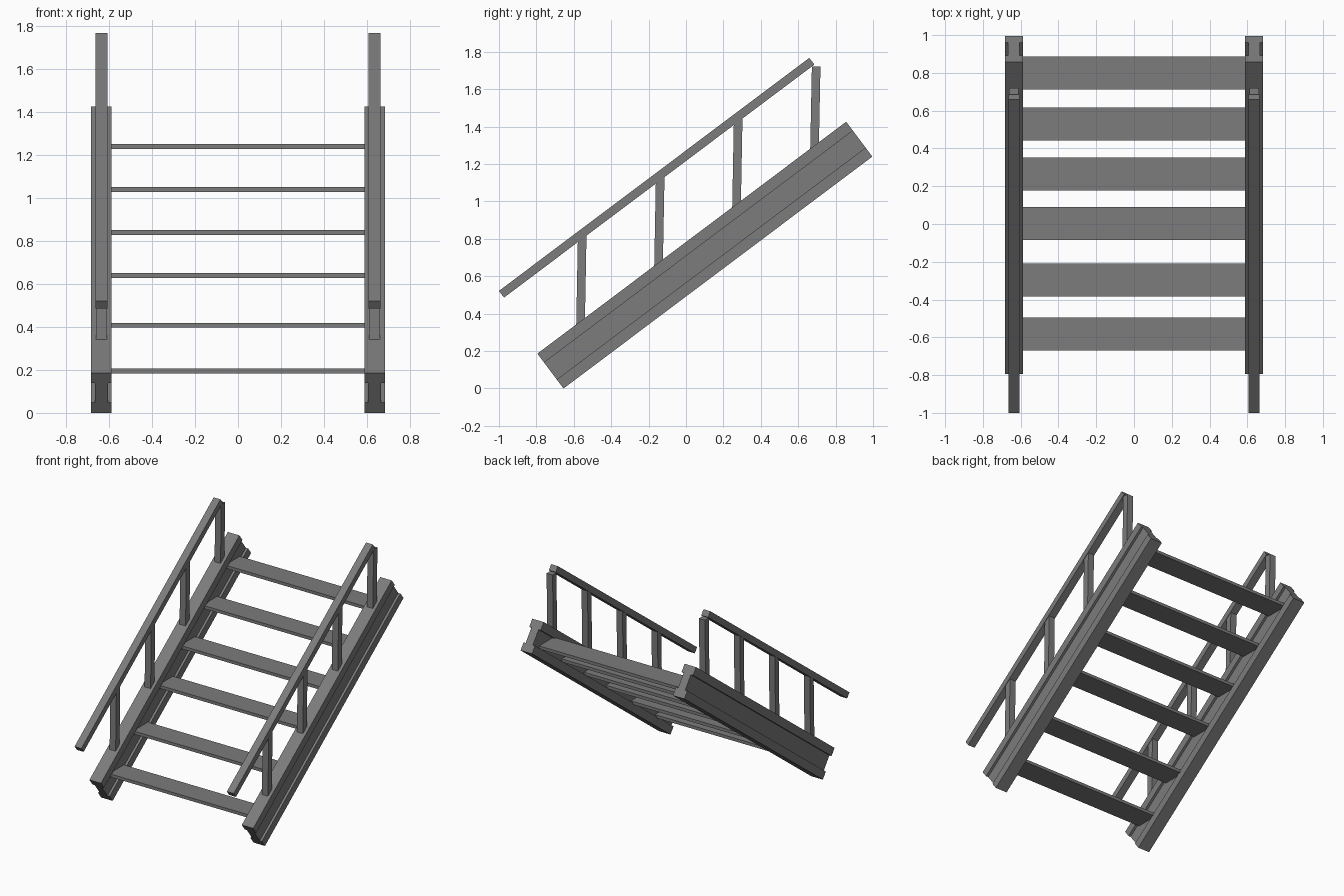
import bpy
import bmesh
from math import radians, sin, cos
from mathutils import Vector

cube = bpy.data.objects.get("Cube")
if cube:
    bpy.data.objects.remove(cube, do_unlink=True)

steel = bpy.data.materials.new("grey_steel")
steel.use_nodes = True
grey = (0.2, 0.2, 0.2, 1)
steel.diffuse_color = grey
steel.node_tree.nodes["Principled BSDF"].inputs["Base Color"].default_value = grey

PITCH = radians(36.9)
ALONG = Vector((0, cos(PITCH), sin(PITCH)))
SIDE_X = 0.636


def extrude(name, section, origin, up, along):
    """Sweep an (x, height) section from origin along a straight vector."""
    bm = bmesh.new()
    base = Vector(origin)
    verts = [bm.verts.new(base + Vector((x, 0, 0)) + up * h) for x, h in section]
    face = bm.faces.new(verts)
    grown = bmesh.ops.extrude_face_region(bm, geom=[face])
    moved = [v for v in grown["geom"] if isinstance(v, bmesh.types.BMVert)]
    bmesh.ops.translate(bm, verts=moved, vec=along)
    bmesh.ops.recalc_face_normals(bm, faces=bm.faces)
    mesh = bpy.data.meshes.new(name)
    bm.to_mesh(mesh)
    bm.free()
    mesh.materials.append(steel)
    obj = bpy.data.objects.new(name, mesh)
    bpy.context.scene.collection.objects.link(obj)
    return obj


def rectangle(width, height):
    w = width / 2
    return [(-w, 0), (w, 0), (w, height), (-w, height)]


# I-shaped stringer section
W, WEB, FLANGE, DEPTH = 0.048, 0.03, 0.06, 0.233
half = [(W, 0), (W, FLANGE), (WEB, FLANGE),
        (WEB, DEPTH - FLANGE), (W, DEPTH - FLANGE), (W, DEPTH)]
i_section = half + [(-x, h) for x, h in reversed(half)]

slope_up = Vector((0, -sin(PITCH), cos(PITCH)))
Y = Vector((0, 1, 0))

for side, sx in (("left", SIDE_X), ("right", -SIDE_X)):
    extrude(f"{side}_stringer", i_section, (sx, -0.655, 0), slope_up, ALONG * 2.065)

    # Sloping handrail
    extrude(f"{side}_handrail", rectangle(0.057, 0.045),
            (sx, -0.973, 0.486), slope_up, ALONG * 2.075)

    # Posts, leaning very slightly, rooted in the stringer
    for i in range(4):
        y = -0.564 + 0.417 * i
        foot = 0.335 + 0.3135 * i
        top = min(0.815 + 0.3135 * i, 1.722)
        extrude(f"{side}_post_{i + 1}", rectangle(0.05, 0.046),
                (sx, y - 0.023, foot), Y, Vector((0, 0.009, top - foot)))

# Flat treads running from web to web
treads = [(-0.583, 0.195), (-0.297, 0.408), (0.003, 0.64),
          (0.265, 0.839), (0.53, 1.041), (0.799, 1.241)]
for i, (y, z) in enumerate(treads):
    extrude(f"tread_{i + 1}", rectangle(2 * (SIDE_X - 0.02), 0.023),
            (0, y - 0.087, z - 0.0115), Vector((0, 0, 1)), Y * 0.174)
